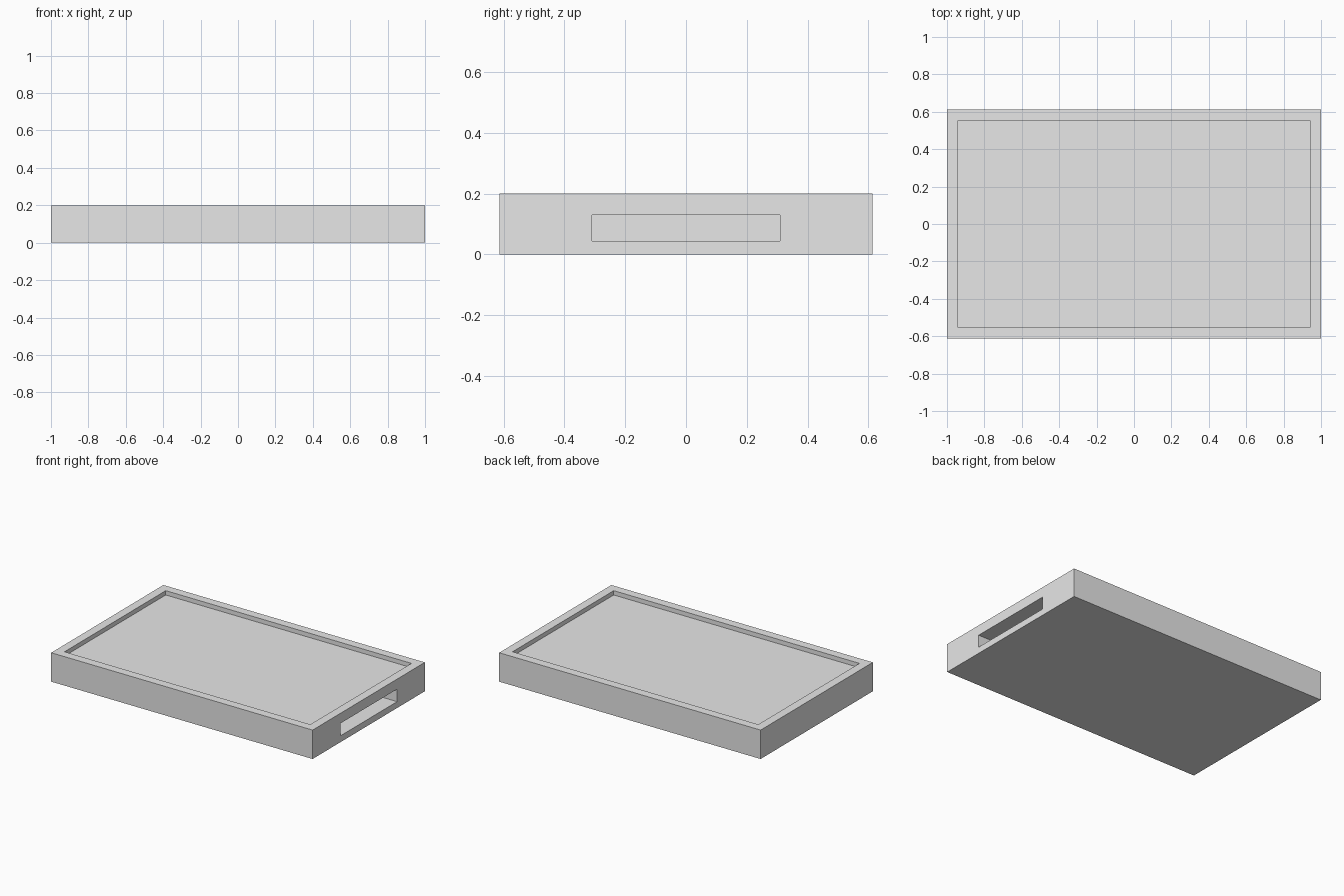
import bpy
import bmesh
from mathutils import Vector

cube = bpy.data.objects.get("Cube")
if cube:
    bpy.data.objects.remove(cube, do_unlink=True)

LENGTH, WIDTH, HEIGHT = 2.0, 1.226, 0.2
RIM, RECESS = 0.06, 0.03

# Plain grey finish
grey = bpy.data.materials.new("light grey")
grey.use_nodes = True
colour = (0.8, 0.8, 0.8, 1)
grey.diffuse_color = colour
grey.node_tree.nodes["Principled BSDF"].inputs["Base Color"].default_value = colour


def cut_pocket(bm, direction, centre, size, depth):
    """Inset a rectangle in the face pointing along direction and sink it."""
    direction = Vector(direction)
    face = max(bm.faces, key=lambda f: f.calc_center_median().dot(direction))
    middle = face.calc_center_median()
    bmesh.ops.inset_individual(bm, faces=[face], thickness=0.02)
    for v in face.verts:
        for axis in range(3):
            if direction[axis] == 0:
                side = 1 if v.co[axis] > middle[axis] else -1
                v.co[axis] = centre[axis] + side * size[axis] / 2
    inner = bmesh.ops.extrude_discrete_faces(bm, faces=[face])["faces"][0]
    bmesh.ops.translate(bm, verts=inner.verts, vec=-direction * depth)


# Solid tray block
bm = bmesh.new()
bmesh.ops.create_cube(bm, size=1)
bmesh.ops.scale(bm, verts=bm.verts, vec=(LENGTH, WIDTH, HEIGHT))
bmesh.ops.translate(bm, verts=bm.verts, vec=(0, 0, HEIGHT / 2))
bm.normal_update()

# Shallow recess in the top, and the slot in one end
cut_pocket(bm, (0, 0, 1), (0, 0, 0),
           (LENGTH - 2 * RIM, WIDTH - 2 * RIM, 0), RECESS)
bm.normal_update()
cut_pocket(bm, (1, 0, 0), (0, 0, 0.087), (0, 0.62, 0.086), 0.6)
bmesh.ops.recalc_face_normals(bm, faces=bm.faces)

mesh = bpy.data.meshes.new("tray")
bm.to_mesh(mesh)
bm.free()
mesh.materials.append(grey)
bpy.context.collection.objects.link(bpy.data.objects.new("tray", mesh))
